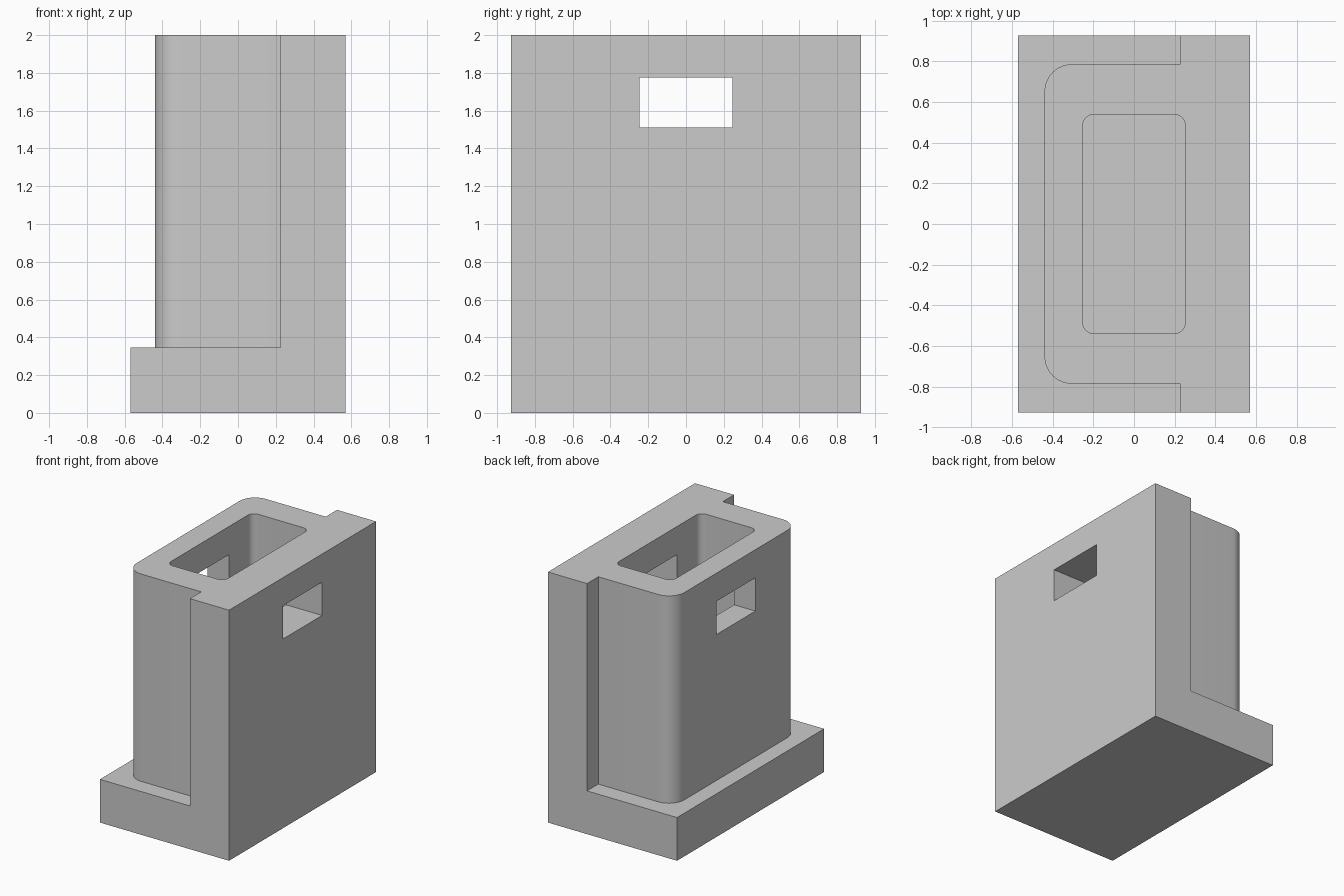
import bpy, bmesh, math

cube = bpy.data.objects.get("Cube")
if cube:
    bpy.data.objects.remove(cube, do_unlink=True)

# Plain grey material
grey = bpy.data.materials.new("light_grey")
grey.use_nodes = True
colour = (0.6, 0.6, 0.6, 1)
grey.diffuse_color = colour
grey.node_tree.nodes["Principled BSDF"].inputs["Base Color"].default_value = colour


def arc_corner(cx, cy, radius, start, steps=10):
    """Points of a quarter circle, counter-clockwise from the start angle."""
    angles = [math.radians(start + 90 * i / steps) for i in range(steps + 1)]
    return [(cx + radius * math.cos(a), cy + radius * math.sin(a)) for a in angles]


def prism(name, outline, z0, z1):
    """Extrude a counter-clockwise outline upward."""
    bm = bmesh.new()
    face = bm.faces.new([bm.verts.new((x, y, z0)) for x, y in outline])
    top = bmesh.ops.extrude_face_region(bm, geom=[face])["geom"]
    for v in top:
        if isinstance(v, bmesh.types.BMVert):
            v.co.z = z1
    bmesh.ops.recalc_face_normals(bm, faces=bm.faces)
    mesh = bpy.data.meshes.new(name)
    bm.to_mesh(mesh)
    bm.free()
    mesh.materials.append(grey)
    obj = bpy.data.objects.new(name, mesh)
    bpy.context.collection.objects.link(obj)
    return obj


def box(name, x0, x1, half_y, z0, z1):
    outline = [(x0, -half_y), (x1, -half_y), (x1, half_y), (x0, half_y)]
    return prism(name, outline, z0, z1)


HX, HY, TOP = 0.57, 0.927, 2.0
LEDGE, PLATE_X = 0.345, 0.225

# Upright block: back plate plus a narrower body with rounded outer corners
bx, by, r = -0.44, 0.785, 0.135
outline = [(PLATE_X, -by), (PLATE_X, -HY), (HX, -HY),
           (HX, HY), (PLATE_X, HY), (PLATE_X, by)]
outline += arc_corner(bx + r, by - r, r, 90)
outline += arc_corner(bx + r, -by + r, r, 180)
housing = prism("housing", outline, 0.1, TOP)

# Foot slab
foot = box("foot_slab", -HX, HX, HY, 0, LEDGE)

# Rounded vertical pocket, open at the top
px, py, pr = 0.252, 0.538, 0.055
pocket_outline = []
for sx, sy, start in ((1, 1, 0), (-1, 1, 90), (-1, -1, 180), (1, -1, 270)):
    pocket_outline += arc_corner(sx * (px - pr), sy * (py - pr), pr, start)
pocket = prism("pocket_cutter", pocket_outline, LEDGE, TOP + 0.2)

# Rectangular window through both walls
window = box("window_cutter", -1, 1, 0.246, 1.51, 1.775)

# Join and cut
for operation, helper in (("UNION", foot), ("DIFFERENCE", pocket), ("DIFFERENCE", window)):
    mod = housing.modifiers.new(helper.name, "BOOLEAN")
    mod.operation = operation
    mod.solver = "EXACT"
    mod.object = helper
    bpy.context.view_layer.objects.active = housing
    bpy.ops.object.modifier_apply(modifier=mod.name)
    bpy.data.objects.remove(helper, do_unlink=True)

# Smooth the rounded corners, keep the edges sharp
bpy.ops.object.select_all(action="DESELECT")
housing.select_set(True)
bpy.context.view_layer.objects.active = housing
bpy.ops.object.shade_smooth_by_angle(angle=math.radians(30))
